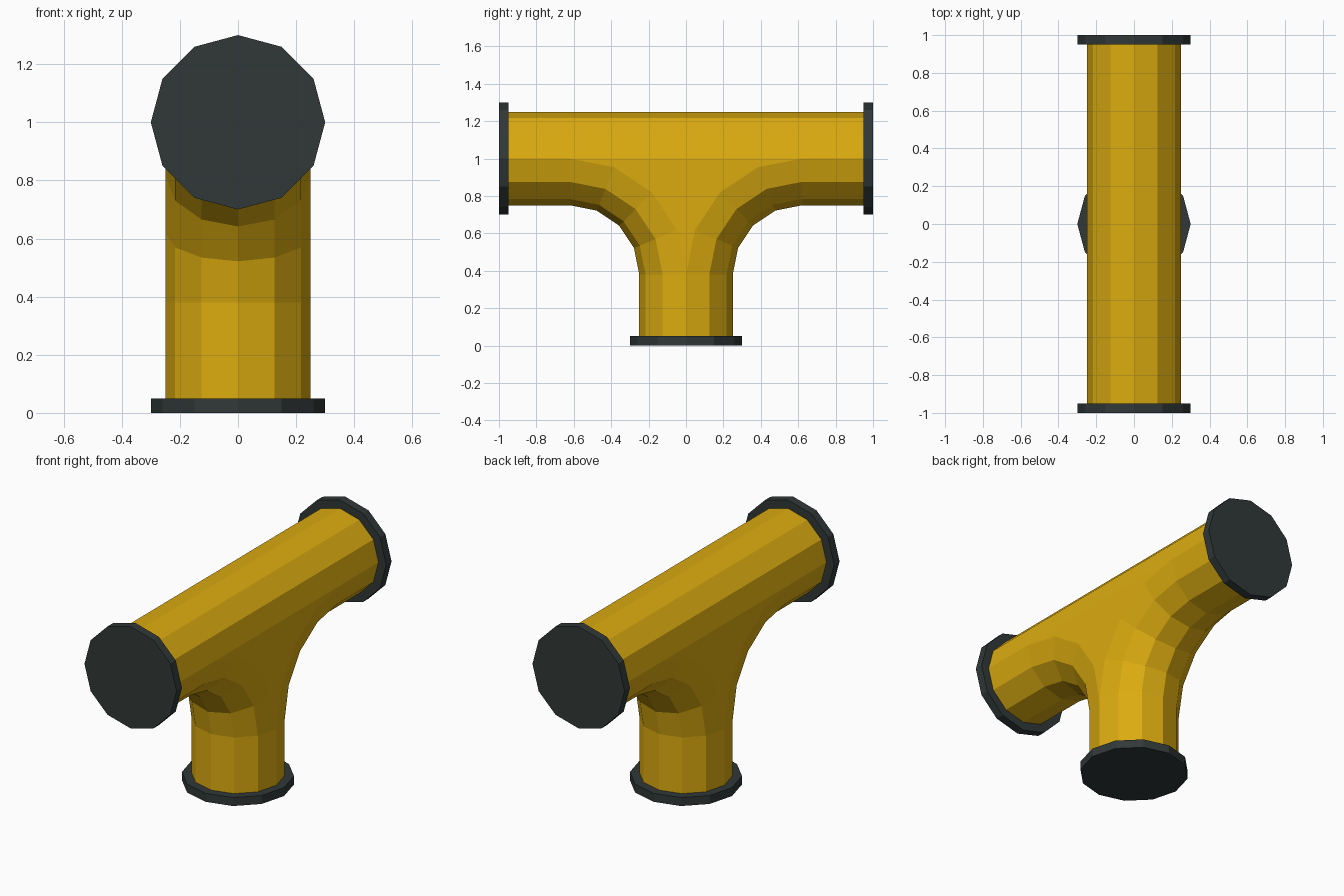
import bpy, bmesh
from math import sin, cos, pi
from mathutils import Matrix

if "Cube" in bpy.data.objects:
    bpy.data.objects.remove(bpy.data.objects["Cube"])

SIDES, R, BEND, AXIS = 12, 0.25, 0.62, 1.0
FLANGE_R, FLANGE_T = 0.30, 0.05


def material(name, rgb):
    m = bpy.data.materials.new(name)
    m.diffuse_color = (*rgb, 1)
    m.use_nodes = True
    m.node_tree.nodes["Principled BSDF"].inputs["Base Color"].default_value = m.diffuse_color
    return m


yellow = material("yellow paint", (0.71, 0.41, 0.005))
dark = material("dark metal", (0.030, 0.040, 0.039))


def finish(bm, name, mat):
    bmesh.ops.recalc_face_normals(bm, faces=bm.faces[:])
    me = bpy.data.meshes.new(name)
    bm.to_mesh(me)
    bm.free()
    me.materials.append(mat)
    ob = bpy.data.objects.new(name, me)
    bpy.context.collection.objects.link(ob)
    return ob


def loft(bm, rings):
    rings = [[bm.verts.new(p) for p in ring] for ring in rings]
    for a, b in zip(rings, rings[1:]):
        for i in range(len(a) - 1):
            bm.faces.new((a[i], a[i + 1], b[i + 1], b[i]))


# tee body: straight upper half shell, two swept inner elbows, flat side webs
bm = bmesh.new()
half = [(R * cos(pi * i / 6), R * sin(pi * i / 6)) for i in range(SIDES // 2 + 1)]
end = 1 - FLANGE_T
loft(bm, [[(x, y, AXIS + h) for x, h in half] for y in (-end, -BEND, BEND, end)])

arc = [pi / 2 * i / 4 for i in range(5)]
zc = AXIS - BEND
for s in (-1, 1):
    rings = [[(x, s * h, FLANGE_T) for x, h in half]]
    for a in arc:
        rings.append([(x, s * (BEND - (BEND - h) * cos(a)), zc + (BEND - h) * sin(a))
                      for x, h in half])
    rings.append([(x, s * end, AXIS - h) for x, h in half])
    loft(bm, rings)

    # web between the two bend lines and the straight run
    line = [(BEND - BEND * cos(a), zc + BEND * sin(a)) for a in arc]
    outline = [(y, z) for y, z in line] + [(-y, z) for y, z in reversed(line[1:])]
    bm.faces.new([bm.verts.new((s * R, y, z)) for y, z in outline])

bmesh.ops.remove_doubles(bm, verts=bm.verts[:], dist=1e-4)
bmesh.ops.holes_fill(bm, edges=bm.edges[:], sides=0)
finish(bm, "tee_pipe", yellow)


# end flanges
def flange(name, matrix):
    bm = bmesh.new()
    # corners fall on the axes, matching the pipe
    bmesh.ops.create_cone(bm, cap_ends=True, segments=SIDES, radius1=FLANGE_R,
                          radius2=FLANGE_R, depth=FLANGE_T, matrix=matrix)
    finish(bm, name, dark)


flange("bottom_flange", Matrix.Translation((0, 0, FLANGE_T / 2)))
for name, s in (("front_flange", -1), ("back_flange", 1)):
    flange(name, Matrix.Translation((0, s * (1 - FLANGE_T / 2), AXIS))
           @ Matrix.Rotation(pi / 2, 4, 'X'))
